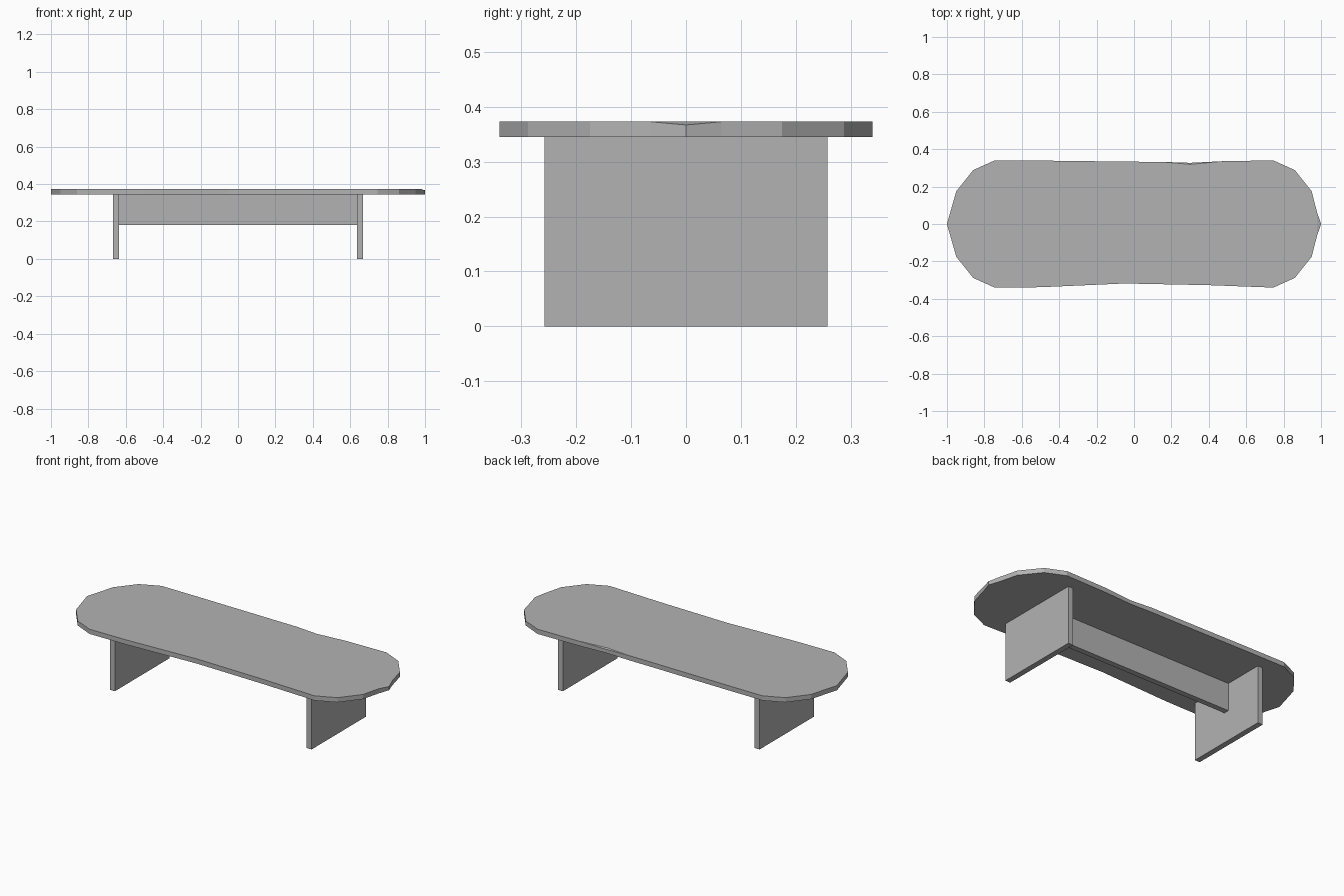
import bpy
import bmesh

cube = bpy.data.objects.get("Cube")
if cube:
    bpy.data.objects.remove(cube, do_unlink=True)

grey = bpy.data.materials.new("plain_grey")
grey.use_nodes = True
colour = (0.45, 0.45, 0.45, 1)
grey.diffuse_color = colour
grey.node_tree.nodes["Principled BSDF"].inputs["Base Color"].default_value = colour

TOP, UNDER = 0.373, 0.345
LEG_IN, LEG_OUT = 0.635, 0.668


def finish(bm, name):
    bmesh.ops.recalc_face_normals(bm, faces=bm.faces)
    mesh = bpy.data.meshes.new(name)
    bm.to_mesh(mesh)
    bm.free()
    mesh.materials.append(grey)
    obj = bpy.data.objects.new(name, mesh)
    bpy.context.collection.objects.link(obj)
    return obj


def box(name, low, high):
    bm = bmesh.new()
    bmesh.ops.create_cube(bm, size=1)
    for v in bm.verts:
        v.co = [l + (h - l) * (c + 0.5) for l, h, c in zip(low, high, v.co)]
    return finish(bm, name)


# Tabletop: faceted round ends joined by slightly bowed long edges
end = [(0.745, 0.34), (0.86, 0.288), (0.95, 0.175)]
back = [(-0.5, 0.339), (0, 0.333), (0.15, 0.332), (0.3, 0.327), (0.48, 0.336)]
front = [(0.4, -0.327), (-0.05, -0.318), (-0.5, -0.338)]
tip = [(0.978, 0.065), (1, 0), (0.978, -0.065)]
outline = (back + end + tip + [(x, -y) for x, y in reversed(end)]
           + front + [(-x, -y) for x, y in end] + [(-1, 0)]
           + [(-x, y) for x, y in reversed(end)])

bm = bmesh.new()
lower = [bm.verts.new((x, y, UNDER)) for x, y in outline]
upper = [bm.verts.new((x, y, TOP)) for x, y in outline]
bm.faces.new(lower)
top_face = bm.faces.new(upper)
count = len(outline)
for i in range(count):
    j = (i + 1) % count
    bm.faces.new((lower[i], lower[j], upper[j], upper[i]))


def dent(point, drop):
    """Cut off the corner beside one rim point and lower it."""
    i = outline.index(point)
    a, b = upper[i - 1], upper[i + 1]
    face = next(f for f in a.link_faces if b in f.verts and upper[i] in f.verts)
    bmesh.utils.face_split(face, a, b)
    upper[i].co.z -= drop
    return a, upper[i], b


# Worn dips in the rim at the tip and along the back
dent((1, 0), 0.006)
a, rim, b = dent((0.3, 0.327), 0.006)
edge, inner = bmesh.utils.edge_split(bm.edges.get((a, b)), a, 0.5)
inner.co = (0.3, 0.319, TOP)
chip = next(f for f in inner.link_faces if rim in f.verts)
bmesh.utils.face_split(chip, inner, rim)
finish(bm, "tabletop")

# Slab legs
for side, sign in (("left", 1), ("right", -1)):
    x0, x1 = sorted((sign * LEG_IN, sign * LEG_OUT))
    box(side + "_leg", (x0, -0.258, 0), (x1, 0.258, UNDER))

# Central stretcher board between the legs
box("stretcher", (-LEG_IN, -0.0165, 0.18), (LEG_IN, 0.0165, UNDER))
